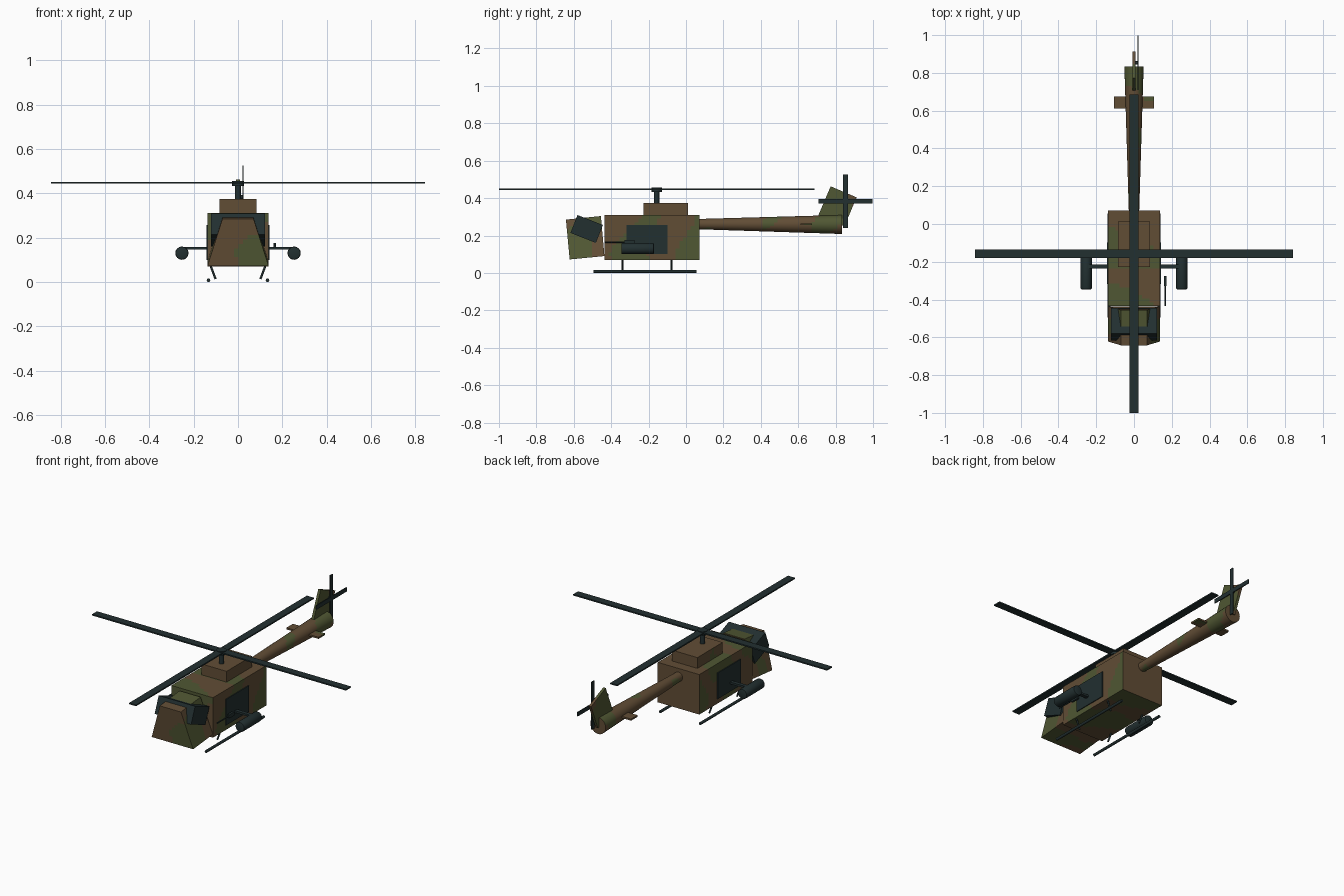
import bpy, bmesh, math
from mathutils import Matrix, Vector

if "Cube" in bpy.data.objects:
    bpy.data.objects.remove(bpy.data.objects["Cube"])


def material(name, rgb):
    m = bpy.data.materials.new(name)
    m.diffuse_color = (*rgb, 1)
    m.use_nodes = True
    m.node_tree.nodes["Principled BSDF"].inputs["Base Color"].default_value = m.diffuse_color
    return m


GREEN = material("olive_green", (0.080, 0.095, 0.033))
BROWN = material("earth_brown", (0.120, 0.074, 0.036))
DARK = material("dark_slate", (0.016, 0.029, 0.030))


def is_brown(c, bias):
    """Wavy camouflage bands running round the airframe."""
    wave = math.cos(2 * math.pi * (c.y + 0.05) / 0.31 + 5 * c.x + 1.2 * math.sin(14 * c.z))
    wave += 0.6 * math.sin(13 * c.x + 9 * c.z + 4 * c.y - 2)
    return wave + bias > 0


def finish(bm, name, camo=None, smooth=False):
    """Turn a bmesh into an object; camo is the brown bias or None for dark."""
    bmesh.ops.recalc_face_normals(bm, faces=bm.faces[:])
    if camo is not None:
        # slice into small cells so that the colour rule gives patches
        for axis in range(3):
            n = Vector([float(i == axis) for i in range(3)])
            lo = min(v.co[axis] for v in bm.verts)
            hi = max(v.co[axis] for v in bm.verts)
            for k in range(1, int((hi - lo) / 0.02)):
                if smooth and axis != 1:
                    break
                bmesh.ops.bisect_plane(bm, geom=bm.verts[:] + bm.edges[:] + bm.faces[:],
                                       dist=1e-5, plane_co=n * (lo + k * 0.02), plane_no=n)
        for f in bm.faces:
            c = f.calc_center_median()
            f.material_index = int(is_brown(c, camo) or f.normal.y > 0.98)
    for f in bm.faces:
        f.smooth = smooth
    me = bpy.data.meshes.new(name)
    bm.to_mesh(me)
    bm.free()
    for m in ([DARK] if camo is None else [GREEN, BROWN]):
        me.materials.append(m)
    if smooth:
        me.set_sharp_from_angle(angle=math.radians(40))
    ob = bpy.data.objects.new(name, me)
    bpy.context.collection.objects.link(ob)
    return ob


def box(name, centre, size, tilt=0, camo=None):
    """Box, tilted about x by degrees."""
    bm = bmesh.new()
    m = (Matrix.Translation(centre) @ Matrix.Rotation(math.radians(tilt), 4, 'X')
         @ Matrix.Diagonal((*size, 1)))
    bmesh.ops.create_cube(bm, size=1, matrix=m)
    return finish(bm, name, camo)


def rod(name, a, b, r1, r2=None, sides=16, camo=None, bevel=0):
    """Round bar or cone from a to b."""
    a, b = Vector(a), Vector(b)
    bm = bmesh.new()
    m = Matrix.Translation((a + b) / 2) @ (b - a).to_track_quat('Z', 'Y').to_matrix().to_4x4()
    bmesh.ops.create_cone(bm, cap_ends=True, segments=sides, radius1=r1,
                          radius2=r1 if r2 is None else r2, depth=(b - a).length, matrix=m)
    if bevel:
        rim = [e for e in bm.edges if any(len(f.verts) > 4 for f in e.link_faces)]
        bmesh.ops.bevel(bm, geom=rim, offset=bevel, segments=2, profile=0.5, affect='EDGES')
    return finish(bm, name, camo, smooth=True)


# Cabin, engine cover and side doors
box("cabin", (0, -0.182, 0.19), (0.276, 0.506, 0.24), camo=-0.1)
box("engine_cover", (0, -0.108, 0.342), (0.168, 0.24, 0.066), camo=1.2)
for s, side in ((1, "right"), (-1, "left")):
    box(side + "_door", (s * 0.139, -0.208, 0.178), (0.008, 0.218, 0.156))

# Nose: slanted block narrowing toward the top
bm = bmesh.new()
profile = [(-0.622, 0.072, 0.138), (-0.436, 0.09, 0.138), (-0.455, 0.304, 0.07), (-0.642, 0.285, 0.07)]
left = [bm.verts.new((-w, y, z)) for y, z, w in profile]
right = [bm.verts.new((w, y, z)) for y, z, w in profile]
bm.faces.new(left)
bm.faces.new(right[::-1])
for i in range(4):
    j = (i + 1) % 4
    bm.faces.new((left[i], left[j], right[j], right[i]))
finish(bm, "nose", camo=0.2)

# Cockpit glass block poking through the nose
box("cockpit_glass", (0, -0.531, 0.235), (0.242, 0.146, 0.103), tilt=-21.5)

# Tail
rod("tail_boom", (0, 0.05, 0.261), (0, 0.835, 0.259), 0.027, 0.051, sides=24, camo=0.5)
box("tail_fin", (0, 0.81, 0.356), (0.016, 0.151, 0.168), tilt=-23, camo=0.0)
box("stabilizer", (0, 0.643, 0.26), (0.214, 0.062, 0.01), camo=0.2)

# Tail rotor
box("tail_rotor_upright_blade", (0.022, 0.853, 0.383), (0.005, 0.025, 0.286))
box("tail_rotor_level_blade", (0.022, 0.853, 0.383), (0.005, 0.288, 0.025))
rod("tail_rotor_hub", (0, 0.853, 0.383), (0.024, 0.853, 0.383), 0.009)

# Main rotor
box("main_rotor_long_blade", (0, -0.157, 0.448), (0.046, 1.686, 0.008))
box("main_rotor_cross_blade", (0, -0.157, 0.448), (1.686, 0.046, 0.008))
rod("rotor_mast", (0, -0.157, 0.37), (0, -0.157, 0.445), 0.014)
rod("rotor_hub", (0, -0.157, 0.432), (0, -0.157, 0.456), 0.028)

# Pods, pylons and landing gear, on both sides
for s, side in ((1, "right"), (-1, "left")):
    rod(side + "_pod", (s * 0.253, -0.346, 0.13), (s * 0.253, -0.172, 0.13), 0.03, bevel=0.006)
    box(side + "_pylon", (s * 0.195, -0.225, 0.152), (0.13, 0.022, 0.012))
    rod(side + "_skid", (s * 0.133, -0.495, 0.008), (s * 0.133, 0.056, 0.008), 0.008, sides=12)
    for y, end in ((-0.34, "front"), (-0.077, "rear")):
        rod(f"{side}_{end}_skid_leg", (s * 0.101, y, 0.013), (s * 0.126, y, 0.08), 0.005, sides=10)

# Door gun, right side only
rod("gun_barrel", (0.166, -0.435, 0.165), (0.166, -0.3, 0.165), 0.004, sides=10)
box("gun_body", (0.166, -0.302, 0.165), (0.012, 0.054, 0.022))
